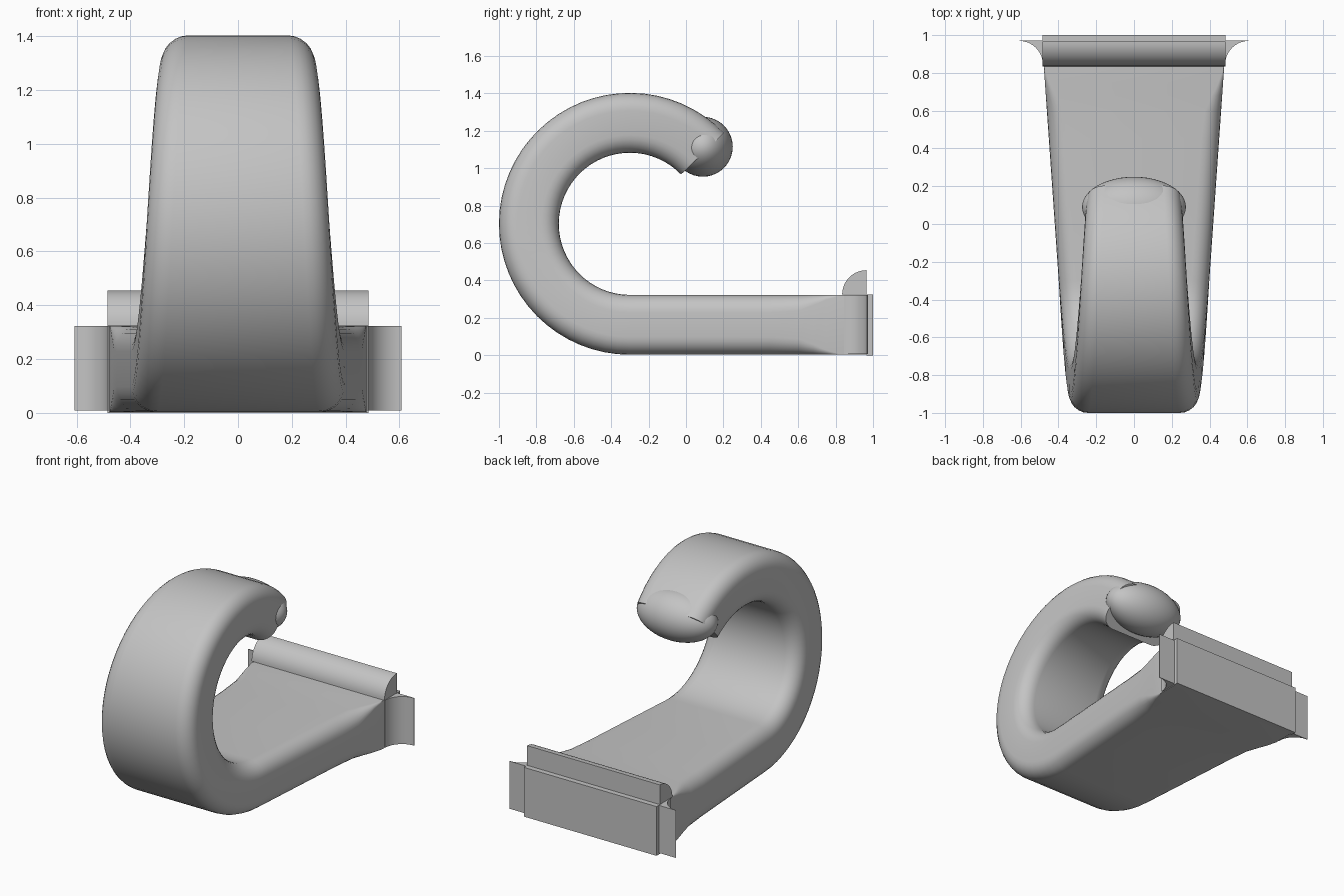
import bpy, bmesh
from math import sin, cos, pi, radians
from mathutils import Vector

old = bpy.data.objects.get("Cube")
if old:
    bpy.data.objects.remove(old, do_unlink=True)

grey = bpy.data.materials.new("plain grey")
grey.use_nodes = True
GREY = (0.55, 0.55, 0.55, 1)
grey.diffuse_color = GREY
grey.node_tree.nodes["Principled BSDF"].inputs["Base Color"].default_value = GREY


def finish(obj, angle=40):
    obj.data.materials.clear()
    obj.data.materials.append(grey)
    bpy.ops.object.select_all(action="DESELECT")
    obj.select_set(True)
    bpy.context.view_layer.objects.active = obj
    bpy.ops.object.shade_smooth_by_angle(angle=radians(angle))


def loft(name, rings, angle=40):
    """Skin a list of matching closed rings and cap both ends."""
    bm = bmesh.new()
    loops = [[bm.verts.new(p) for p in ring] for ring in rings]
    n = len(loops[0])
    for a, b in zip(loops, loops[1:]):
        for i in range(n):
            j = (i + 1) % n
            bm.faces.new((a[i], a[j], b[j], b[i]))
    bm.faces.new(loops[0][::-1])
    bm.faces.new(loops[-1])
    bmesh.ops.recalc_face_normals(bm, faces=bm.faces)
    mesh = bpy.data.meshes.new(name)
    bm.to_mesh(mesh)
    bm.free()
    obj = bpy.data.objects.new(name, mesh)
    bpy.context.collection.objects.link(obj)
    finish(obj, angle)
    return obj


def rounded_rect(w, h, r, steps=6):
    """Half width, half height, corner radius."""
    pts = []
    for k, (sx, sy) in enumerate(((1, 1), (-1, 1), (-1, -1), (1, -1))):
        for i in range(steps + 1):
            a = (k + i / steps) * pi / 2
            pts.append((sx * (w - r) + r * cos(a), sy * (h - r) + r * sin(a)))
    return pts


# Hook: tapered rounded bar, straight shank then a curl
CY, CZ, MID, HALF = -0.3, 0.703, 0.54, 0.16
WIDE, TIP = 0.478, 0.25
START, SWEEP, STEPS = 0.84, radians(226), 40
LENGTH = START - CY + MID * SWEEP


def ring(center, outward, s, r):
    w = WIDE + (TIP - WIDE) * max(s, 0) / LENGTH
    return [(u, center[0] + v * outward[0], center[1] + v * outward[1])
            for u, v in rounded_rect(w, HALF, r)]


rings = []
for y, r in ((0.975, 0.004), (0.82, 0.004), (0.75, 0.025), (0.68, 0.055),
             (0.6, 0.085), (0.45, 0.095), (0.1, 0.095)):
    rings.append(ring((y, CZ - MID), (0, -1), START - y, r))
for i in range(STEPS + 1):
    a = SWEEP * i / STEPS
    out = (-sin(a), -cos(a))
    center = (CY + MID * out[0], CZ + MID * out[1])
    rings.append(ring(center, out, START - CY + MID * a, 0.095))
loft("hook_body", rings)

# Rounded bulb closing the hook tip
bpy.ops.mesh.primitive_uv_sphere_add(segments=40, ring_count=24, radius=1,
                                     location=(0, 0.09, 1.115), rotation=(0, pi / 2, 0))
tip = bpy.context.object
tip.name = "hook_tip"
tip.scale = (0.16, 0.16, 0.275)
finish(tip)


def quarter(cy, cz, r, a0, a1, n=16):
    return [(cy + r * cos(a0 + (a1 - a0) * i / n), cz + r * sin(a0 + (a1 - a0) * i / n))
            for i in range(n + 1)]


# Quarter-round ridge across the top of the shank
profile = quarter(0.965, 0.325, 0.13, pi / 2, pi) + [(0.965, 0.325)]
loft("top_ridge", [[(x, y, z) for y, z in profile] for x in (-0.485, 0.485)])

# Concave flared wings on both sides
for name, side in (("left_wing", 1), ("right_wing", -1)):
    profile = quarter(0.607, 0.845, 0.124, pi / 2, pi) + [(0.46, 0.845), (0.46, 0.972), (0.607, 0.972)]
    loft(name, [[(side * x, y, z) for x, y in profile] for z in (0.008, 0.322)])

# Flat mounting plate at the back
plate = [(-0.485, 0.965), (0.485, 0.965), (0.485, 1.0), (-0.485, 1.0)]
loft("back_plate", [[(x, y, z) for x, y in plate] for z in (0, 0.325)])
